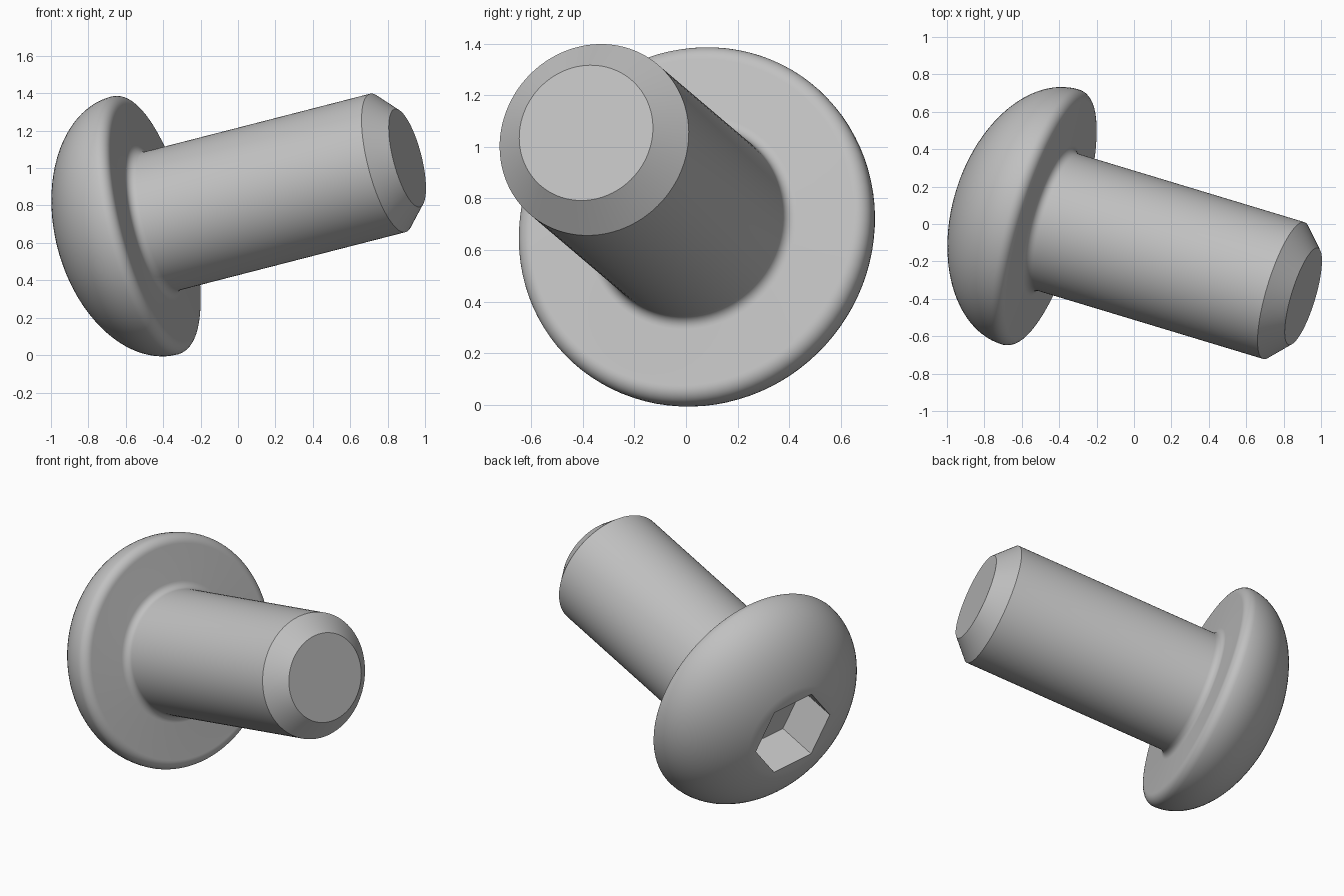
import bpy, bmesh, math
from mathutils import Vector, Matrix

cube = bpy.data.objects.get("Cube")
if cube:
    bpy.data.objects.remove(cube, do_unlink=True)

# Main sizes, with the axis running from the head towards the tip
HEAD_R, DOME_H, RIM = 0.712, 0.455, 0.06
SHAFT_R, TIP_R, FILLET = 0.382, 0.27, 0.045
CHAMFER_T, TIP_T = 1.4, 1.512
HEX_R, HEX_DEPTH = 0.276, 0.28

# Tilted frame: z along the screw, x towards a corner of the socket
axis = Vector((0.9296, -0.281, 0.239)).normalized()
corner = Vector((-0.314, -0.26, 0.913))
side = axis.cross(corner).normalized()
frame = Matrix((side.cross(axis), side, axis)).transposed().to_4x4()
frame = Matrix.Translation((-0.5, 0.0375, 0.693)) @ frame


def arc(cr, ct, rr, rt, start, end, steps):
    """Points of an elliptical arc in (radius, height)."""
    angles = [math.radians(start + (end - start) * i / steps) for i in range(steps + 1)]
    return [(cr + rr * math.cos(a), ct + rt * math.sin(a)) for a in angles]


def lathe(name, profile, sides):
    """Turn a (radius, height) profile about the screw axis."""
    bm = bmesh.new()
    verts = [bm.verts.new((r, 0, t)) for r, t in profile]
    edges = [bm.edges.new(pair) for pair in zip(verts, verts[1:])]
    bmesh.ops.spin(bm, geom=verts + edges, cent=(0, 0, 0), axis=(0, 0, 1),
                   angle=math.tau, steps=sides, use_duplicate=False)
    bmesh.ops.remove_doubles(bm, verts=bm.verts, dist=1e-4)
    bmesh.ops.recalc_face_normals(bm, faces=bm.faces)
    mesh = bpy.data.meshes.new(name)
    bm.to_mesh(mesh)
    bm.free()
    obj = bpy.data.objects.new(name, mesh)
    bpy.context.collection.objects.link(obj)
    obj.matrix_world = frame
    return obj


# Screw body: flat crown, dome, rounded rim, fillet, shaft and chamfered tip
crown_angle = math.degrees(math.acos(0.29 / HEAD_R))
dome = arc(0, 0, HEAD_R, DOME_H, -crown_angle, 0, 20)
crown_t = dome[0][1]
rim = arc(HEAD_R - RIM, 0, RIM, RIM, 0, 90, 8)[1:]
fillet = arc(SHAFT_R + FILLET, RIM + FILLET, FILLET, FILLET, 270, 180, 6)
profile = [(0, crown_t)] + dome + rim + fillet
profile += [(SHAFT_R, CHAMFER_T), (TIP_R, TIP_T), (0, TIP_T)]
screw = lathe("button_head_screw", profile, 96)

# Hexagonal drive socket
floor_t, open_t = crown_t + HEX_DEPTH, crown_t - 0.2
cutter = lathe("socket_cutter", [(0, open_t), (HEX_R, open_t), (HEX_R, floor_t), (0, floor_t)], 6)
cutter.hide_render = True

# Steel colour
steel = bpy.data.materials.new("grey_steel")
steel.use_nodes = True
colour = (0.53, 0.53, 0.53, 1)
steel.diffuse_color = colour
steel.node_tree.nodes["Principled BSDF"].inputs["Base Color"].default_value = colour
for obj in (screw, cutter):
    obj.data.materials.append(steel)

# Cut the socket, then smooth everything but the sharp edges
cut = screw.modifiers.new("socket", "BOOLEAN")
cut.operation = "DIFFERENCE"
cut.solver = "EXACT"
cut.object = cutter
bpy.context.view_layer.update()
bpy.ops.object.select_all(action="DESELECT")
screw.select_set(True)
bpy.context.view_layer.objects.active = screw
bpy.ops.object.modifier_apply(modifier=cut.name)
bpy.data.objects.remove(cutter, do_unlink=True)
bpy.ops.object.shade_smooth_by_angle(angle=math.radians(30))
